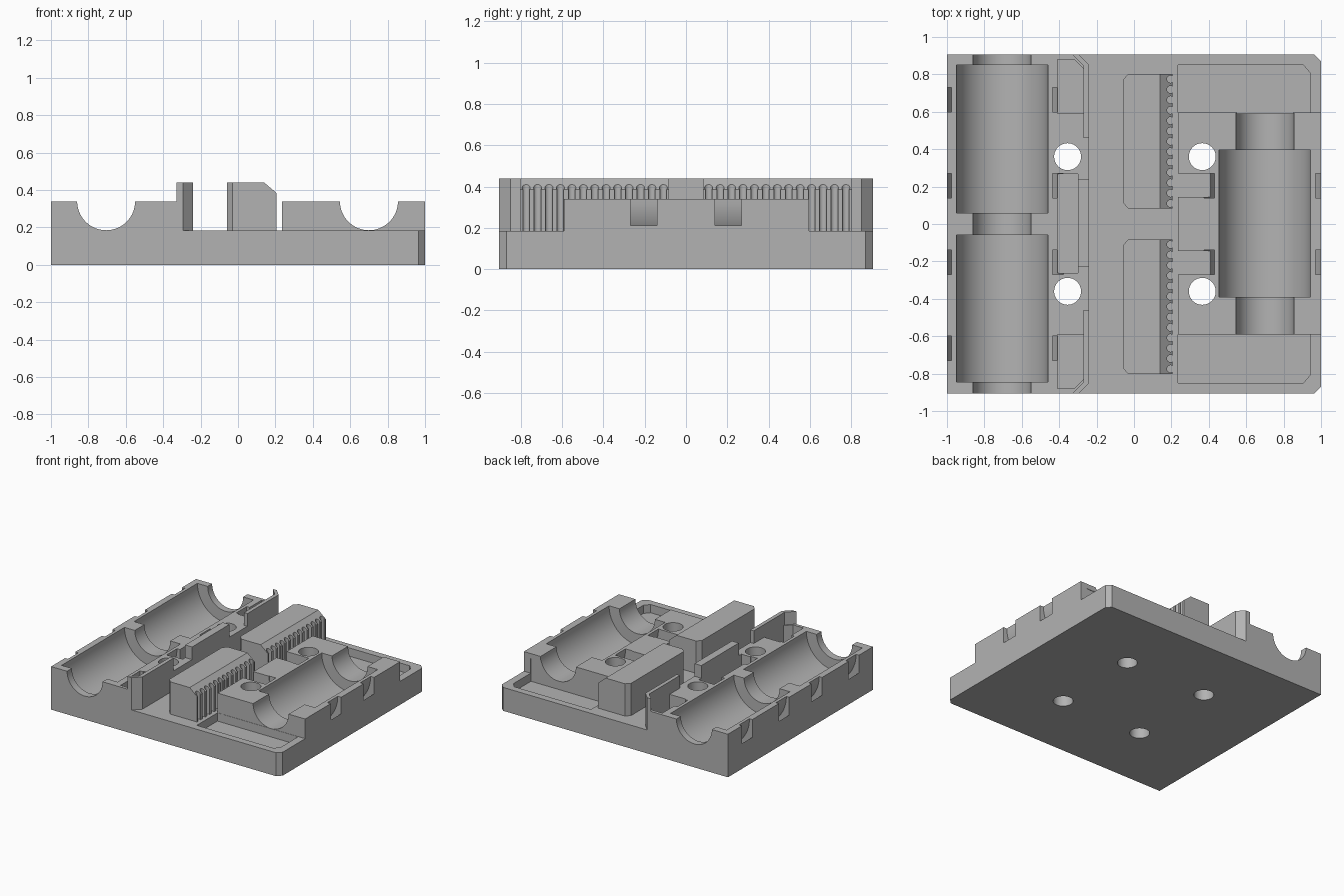
import bpy, bmesh
from math import pi, sin, cos

cube = bpy.data.objects.get("Cube")
if cube:
    bpy.data.objects.remove(cube)

grey = bpy.data.materials.new("plain_grey")
grey.use_nodes = True
grey.diffuse_color = (0.45, 0.45, 0.45, 1)
grey.node_tree.nodes["Principled BSDF"].inputs["Base Color"].default_value = (0.45, 0.45, 0.45, 1)


def prism(name, outline, low, high, axis="z"):
    """Extrude an outline along z, or an (x, z) outline along y."""
    bm = bmesh.new()
    place = (lambda a, b, h: (a, b, h)) if axis == "z" else (lambda a, b, h: (a, h, b))
    bottom = [bm.verts.new(place(a, b, low)) for a, b in outline]
    top = [bm.verts.new(place(a, b, high)) for a, b in outline]
    bm.faces.new(bottom)
    bm.faces.new(top)
    for i in range(len(outline)):
        j = (i + 1) % len(outline)
        bm.faces.new((bottom[i], bottom[j], top[j], top[i]))
    bmesh.ops.recalc_face_normals(bm, faces=bm.faces)
    mesh = bpy.data.meshes.new(name)
    bm.to_mesh(mesh)
    bm.free()
    mesh.materials.append(grey)
    obj = bpy.data.objects.new(name, mesh)
    bpy.context.collection.objects.link(obj)
    return obj


def rect(x0, x1, y0, y1):
    return [(x0, y0), (x1, y0), (x1, y1), (x0, y1)]


def circle(x, y, r, n=64):
    return [(x + r * cos(2 * pi * i / n), y + r * sin(2 * pi * i / n)) for i in range(n)]


def combine(target, tool, operation="DIFFERENCE"):
    mod = target.modifiers.new(operation.lower(), "BOOLEAN")
    mod.operation, mod.solver, mod.object = operation, "EXACT", tool
    bpy.context.view_layer.objects.active = target
    bpy.ops.object.modifier_apply(modifier=mod.name)
    bpy.data.objects.remove(tool)


def mirrored(outline, side):
    return [(x, side * y) for x, y in outline]


FLOOR, DECK, TOP, EDGE = 0.185, 0.34, 0.44, 0.905

# Base plate with two bearing blocks
body = prism("mount_body", [(-1, -EDGE), (0.965, -EDGE), (1, -0.87), (1, 0.87),
                            (0.965, EDGE), (-1, EDGE)], 0, FLOOR)
left_plan = [(-1, -EDGE), (-0.295, -EDGE), (-0.24, -0.85), (-0.24, 0.85), (-0.295, EDGE), (-1, EDGE)]
combine(body, prism("left_block", left_plan, 0.1, DECK), "UNION")
combine(body, prism("right_block", rect(0.235, 1, -0.59, 0.595), 0.1, DECK), "UNION")

# Corner pockets and tie-head pockets
for s in (-1, 1):
    plate_pocket = [(0.235, 0.592), (0.94, 0.592), (0.94, 0.81), (0.905, 0.85), (0.235, 0.85)]
    combine(body, prism("plate_pocket", mirrored(plate_pocket, s), 0.12, 0.3))
    end_pocket = [(-0.41, 0.59), (-0.27, 0.59), (-0.27, 0.83), (-0.32, 0.88), (-0.41, 0.88)]
    combine(body, prism("end_pocket", mirrored(end_pocket, s), FLOOR + 0.005, 0.6))
    channel = rect(0.2, 0.42, 0.145, 0.27)
    combine(body, prism("tie_channel", mirrored(channel, s), FLOOR + 0.005, 0.6))
combine(body, prism("middle_pocket", rect(-0.41, -0.30, -0.262, 0.268), FLOOR + 0.005, 0.6))


# Bearing seats, rod grooves and curved tie slots
def tie_slot(x, y):
    ring = prism("tie_slot", circle(x, DECK, 0.327), y - 0.065, y + 0.065, "y")
    combine(ring, prism("tie_core", circle(x, DECK, 0.27), y - 0.1, y + 0.1, "y"))
    combine(body, ring)


for x, ys in ((-0.705, (-0.665, -0.205, 0.205, 0.665)), (0.70, (-0.205, 0.205))):
    for y in ys:
        tie_slot(x, y)
for x, y0, y1 in ((-0.705, 0.06, 0.85), (-0.705, -0.845, -0.06), (0.70, -0.39, 0.395)):
    combine(body, prism("bearing_seat", circle(x, DECK, 0.245), y0, y1, "y"))
combine(body, prism("left_rod_groove", circle(-0.705, DECK, 0.155), -1, 1, "y"))
combine(body, prism("right_rod_groove", circle(0.70, DECK, 0.155), -0.7, 0.7, "y"))

# Screw holes
for x in (-0.355, 0.365):
    for y in (-0.36, 0.36):
        combine(body, prism("screw_hole", circle(x, y, 0.072, 40), -0.1, 0.6))

# Thin guide walls along the belt path
for s, side in ((-1, "front"), (1, "back")):
    wall = [(-0.24, 0.46), (-0.24, 0.85), (-0.295, EDGE), (-0.33, EDGE), (-0.27, 0.845), (-0.27, 0.46)]
    prism(side + "_guide_wall", mirrored(wall, s), DECK, TOP)
prism("middle_guide_wall", rect(-0.30, -0.24, -0.23, 0.237), DECK, TOP)

# Toothed belt clamps, with scalloped plan and chamfered top edge
TEETH, PITCH = 13, 0.0554
for s, side in ((-1, "front"), (1, "back")):
    plan = [(-0.06, 0.77), (-0.06, 0.115), (-0.03, 0.082), (0.205, 0.082)]
    for i in range(TEETH):
        y = 0.082 + PITCH * (i + 0.5)
        plan += [(0.205, y - 0.016)]
        plan += [(0.196 - 0.02 * cos(a), y + 0.02 * sin(a))
                 for a in (pi * k / 10 for k in range(-5, 6))]
        plan += [(0.205, y + 0.016)]
    plan += [(0.205, 0.803), (-0.03, 0.803)]
    clamp = prism(side + "_belt_clamp", mirrored(plan, s), FLOOR, TOP)
    wedge = [(0.14, TOP), (0.27, 0.33), (0.27, 0.5), (0.14, 0.5)]
    combine(clamp, prism("clamp_chamfer", wedge, -1, 1, "y"))

# Smooth the round seats, keep corners crisp
bpy.ops.object.select_all(action="DESELECT")
for obj in bpy.context.scene.objects:
    if obj.type == "MESH":
        obj.select_set(True)
bpy.context.view_layer.objects.active = body
bpy.ops.object.shade_smooth_by_angle(angle=pi / 6)
